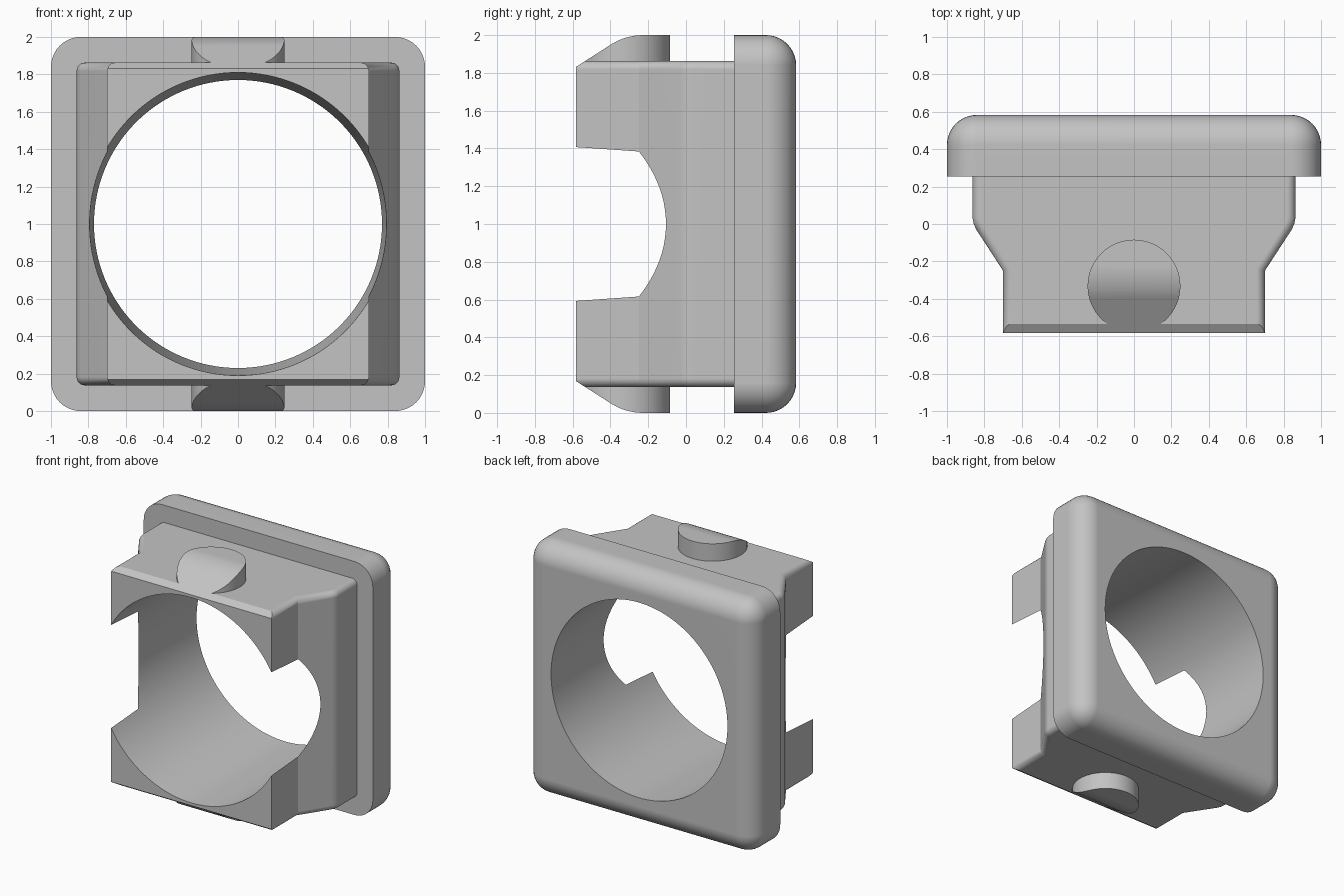
import bpy, bmesh, math
from mathutils import Matrix

cube = bpy.data.objects.get("Cube")
if cube:
    bpy.data.objects.remove(cube, do_unlink=True)

grey = bpy.data.materials.new("plain_grey")
grey.use_nodes = True
grey.diffuse_color = (0.55, 0.55, 0.55, 1)
grey.node_tree.nodes["Principled BSDF"].inputs["Base Color"].default_value = grey.diffuse_color


def make(name, bm):
    """Turn a bmesh centred on the bore axis into an object at its final height."""
    bmesh.ops.recalc_face_normals(bm, faces=bm.faces)
    bmesh.ops.translate(bm, verts=bm.verts, vec=(0, 0, 1))
    mesh = bpy.data.meshes.new(name)
    bm.to_mesh(mesh)
    bm.free()
    mesh.materials.append(grey)
    obj = bpy.data.objects.new(name, mesh)
    bpy.context.collection.objects.link(obj)
    return obj


def extrude(points, vec):
    bm = bmesh.new()
    face = bm.faces.new([bm.verts.new(p) for p in points])
    res = bmesh.ops.extrude_face_region(bm, geom=[face], use_keep_orig=True)
    moved = [v for v in res["geom"] if isinstance(v, bmesh.types.BMVert)]
    bmesh.ops.translate(bm, verts=moved, vec=vec)
    return bm


def cylinder(r1, r2, depth, matrix, segments):
    bm = bmesh.new()
    bmesh.ops.create_cone(bm, cap_ends=True, segments=segments, radius1=r1,
                          radius2=r2, depth=depth, matrix=matrix)
    return bm


def combine(target, other, operation):
    mod = target.modifiers.new("combine", 'BOOLEAN')
    mod.operation, mod.solver, mod.object = operation, 'EXACT', other
    bpy.context.view_layer.objects.active = target
    bpy.ops.object.modifier_apply(modifier=mod.name)
    bpy.data.objects.remove(other, do_unlink=True)


# Body: stepped plan outline, extruded upward, with rounded top and bottom side edges
FRONT, HALF = -0.583, 0.863
side = [(0.70, FRONT), (0.70, -0.25), (0.843, -0.03), (0.857, 0.0), (0.863, 0.03), (0.863, 0.4)]
outline = side + [(-x, y) for x, y in reversed(side)]
bm = extrude([(x, y, -HALF) for x, y in outline], (0, 0, 2 * HALF))
rims = [e for e in bm.edges
        if abs(e.verts[0].co.z - e.verts[1].co.z) < 0.01
        and abs(e.verts[0].co.y - e.verts[1].co.y) > 0.01]
bmesh.ops.bevel(bm, geom=rims, offset=0.045, segments=6, profile=0.5,
                affect='EDGES', clamp_overlap=False)
housing = make("bored_housing", bm)

# Round locating studs above and below the body
combine(housing, make("studs", cylinder(0.248, 0.248, 2.1, Matrix.Translation((0, -0.332, 0)), 64)), 'UNION')

# Sloped lead-in that trims the studs and the front edges of the body
slope, radius, flat_y = math.atan(0.64), 0.32, -0.226
top = [(0.5, 1.0)]
for i in range(9):
    a = slope * i / 8
    top.append((flat_y - radius * math.sin(a), 1 - radius * (1 - math.cos(a))))
y, z = top[-1]
top.append((-0.7, z - (y + 0.7) * math.tan(slope)))
envelope = top + [(y, -z) for y, z in reversed(top)]
combine(housing, make("lead_in", extrude([(-1.2, y, z) for y, z in envelope], (2.4, 0, 0))), 'INTERSECT')

# Flange: square plate with rounded corners and a rounded back edge
bm = bmesh.new()
bmesh.ops.create_cube(bm, size=1)
bmesh.ops.scale(bm, verts=bm.verts, vec=(2, 0.33, 2))
bmesh.ops.translate(bm, verts=bm.verts, vec=(0, 0.418, 0))
soft = [e for e in bm.edges if max(v.co.y for v in e.verts) > 0.5]
bmesh.ops.bevel(bm, geom=soft, offset=0.16, segments=10, profile=0.5, affect='EDGES')
combine(housing, make("flange", bm), 'UNION')

# Slightly tapered bore, which also opens the narrow sides
bore = cylinder(0.766, 0.814, 1.4, Matrix.Rotation(math.pi / 2, 4, 'X'), 128)
combine(housing, make("bore", bore), 'DIFFERENCE')

# Smooth the curved areas and keep the edges crisp
bpy.ops.object.select_all(action='DESELECT')
housing.select_set(True)
bpy.context.view_layer.objects.active = housing
bpy.ops.object.shade_smooth_by_angle(angle=math.radians(28))
weighted = housing.modifiers.new("weighted_normals", 'WEIGHTED_NORMAL')
weighted.keep_sharp = True
